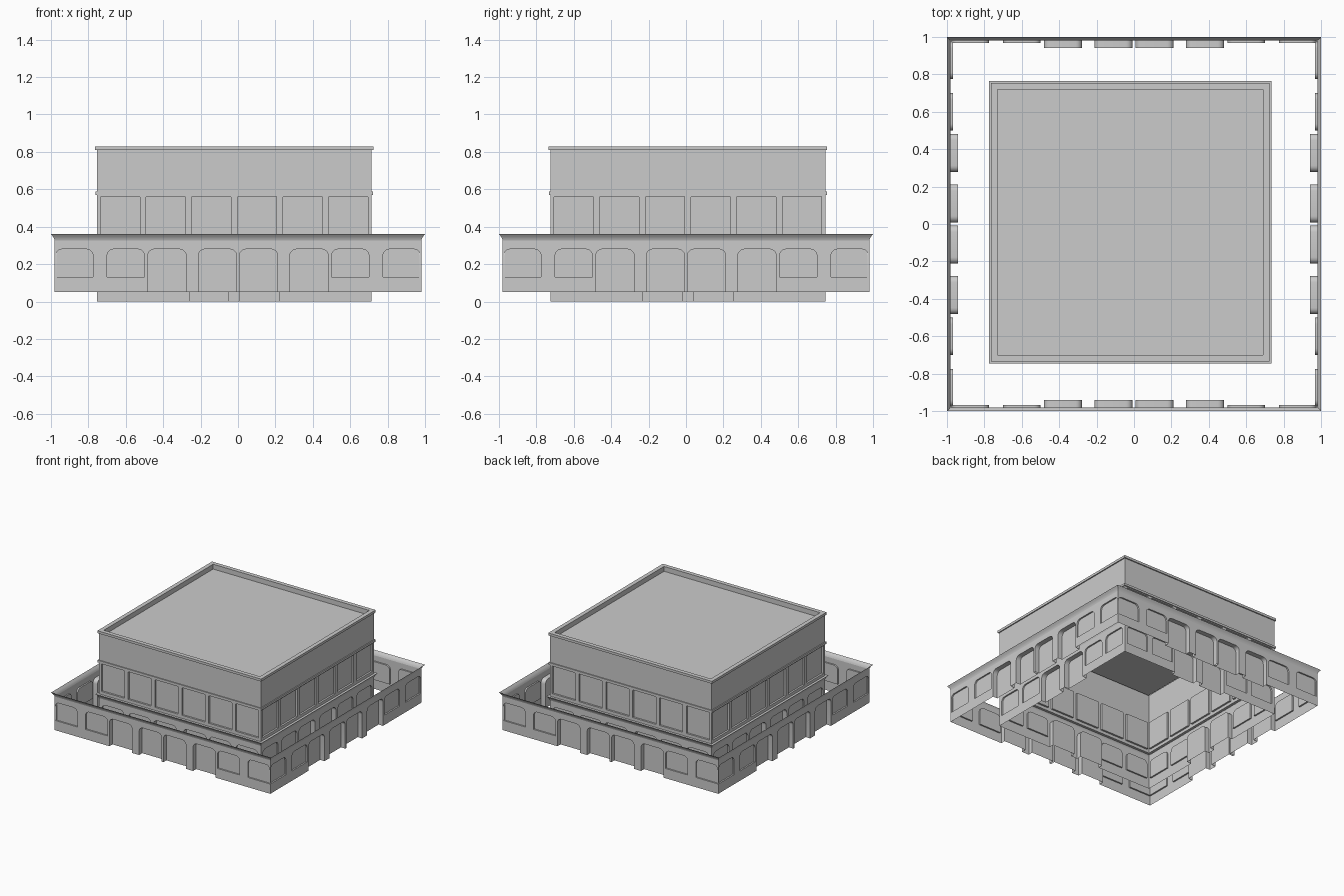
import bpy, bmesh, math
from mathutils import Vector, Matrix

if "Cube" in bpy.data.objects:
    bpy.data.objects.remove(bpy.data.objects["Cube"])

INNER = (-0.02, 0.01)   # plan centre of the main block


def finish(name, bm, centre=(0, 0), smooth=True):
    bmesh.ops.remove_doubles(bm, verts=bm.verts, dist=1e-5)
    me = bpy.data.meshes.new(name)
    bm.to_mesh(me)
    bm.free()
    ob = bpy.data.objects.new(name, me)
    ob.location = (centre[0], centre[1], 0)
    bpy.context.collection.objects.link(ob)
    if smooth:
        bpy.context.view_layer.objects.active = ob
        ob.select_set(True)
        bpy.ops.object.shade_smooth_by_angle(angle=math.radians(30))
        ob.select_set(False)
    return ob


def opening_outline(x, w, zb, zt, r):
    """Left jamb, rounded head, right jamb."""
    x0, x1, n = x - w / 2, x + w / 2, 5
    pts = [(x0, zb)]
    for cx, a0 in ((x0 + r, math.pi), (x1 - r, math.pi / 2)):
        for i in range(n + 1):
            a = a0 - i / n * math.pi / 2
            pts.append((cx + r * math.cos(a), zt - r + r * math.sin(a)))
    pts.append((x1, zb))
    return pts


def wall_ring(name, half, z0, z1, openings, centre=(0, 0)):
    """Four thin walls with recessed panels: (x, width, bottom, top, radius, depth)."""
    bm = bmesh.new()
    for k in range(4):
        rot = Matrix.Rotation(k * math.pi / 2, 3, 'Z')

        def face(pts):
            bm.faces.new([bm.verts.new(rot @ Vector((x, d - half, z))) for x, z, d in pts])

        left = -half
        for x, w, zb, zt, r, dep in sorted(openings):
            o = opening_outline(x, w, zb, zt, r)
            x0, x1 = x - w / 2, x + w / 2
            face([(left, z0, 0), (x0, z0, 0), (x0, z1, 0), (left, z1, 0)])
            # wall above and below the opening
            face([(a, b, 0) for a, b in o[1:-1]] + [(x1, z1, 0), (x0, z1, 0)])
            if zb > z0:
                face([(x0, z0, 0), (x1, z0, 0), (x1, zb, 0), (x0, zb, 0)])
                o.append(o[0])
            # reveal and back panel
            for p, q in zip(o, o[1:]):
                face([(*p, dep), (*q, dep), (*q, 0), (*p, 0)])
            back = o[:-1] if zb > z0 else o
            face([(a, b, dep) for a, b in reversed(back)])
            left = x1
        face([(left, z0, 0), (half, z0, 0), (half, z1, 0), (left, z1, 0)])
    return finish(name, bm, centre)


def moulding(name, profile, centre=(0, 0), cap=False):
    """Square ring swept from (half width, z) points, optionally filled at the end."""
    bm = bmesh.new()
    loops = [[bm.verts.new((sx * h, sy * h, z))
              for sx, sy in ((-1, -1), (1, -1), (1, 1), (-1, 1))] for h, z in profile]
    for a, b in zip(loops, loops[1:]):
        for i in range(4):
            j = (i + 1) % 4
            bm.faces.new((a[i], a[j], b[j], b[i]))
    if cap:
        bm.faces.new(loops[-1])
    return finish(name, bm, centre)


def mirrored(xs, *spec):
    return [(s * x, *spec) for x in xs for s in (-1, 1)]


def flare(half, z):
    return [(half, z), (half + 0.003, z + 0.01), (half + 0.009, z + 0.022), (half + 0.02, z + 0.035)]


# Outer arcade: deep arches in the middle, shallow windows towards the corners
wall_ring("outer_wall", 0.98, 0.05, 0.325,
          mirrored((0.11, 0.38), 0.205, 0.05, 0.28, 0.035, 0.04)
          + mirrored((0.6, 0.875), 0.2, 0.13, 0.28, 0.035, 0.012))
moulding("outer_cornice", flare(0.98, 0.325))

# Main block, ground storey
wall_ring("inner_lower_wall", 0.735, 0.0, 0.275,
          mirrored((0.135,), 0.21, 0.0, 0.23, 0.035, 0.04)
          + mirrored((0.365, 0.61), 0.2, 0.08, 0.23, 0.035, 0.012), INNER)
moulding("inner_cornice", flare(0.735, 0.275) + [(0.735, 0.31)], INNER)

# Window storey
wall_ring("window_storey", 0.735, 0.31, 0.57,
          mirrored((0.122, 0.366, 0.61), 0.21, 0.335, 0.562, 0.006, 0.015), INNER)
moulding("string_course", [(0.735, 0.57), (0.743, 0.57), (0.743, 0.588), (0.735, 0.588)], INNER)

# Plain attic wall, parapet and roof
moulding("attic_wall", [(0.735, 0.57), (0.735, 0.81)], INNER)
moulding("parapet_and_roof", [(0.735, 0.81), (0.744, 0.81), (0.744, 0.83),
                              (0.71, 0.83), (0.71, 0.79)], INNER, cap=True)
